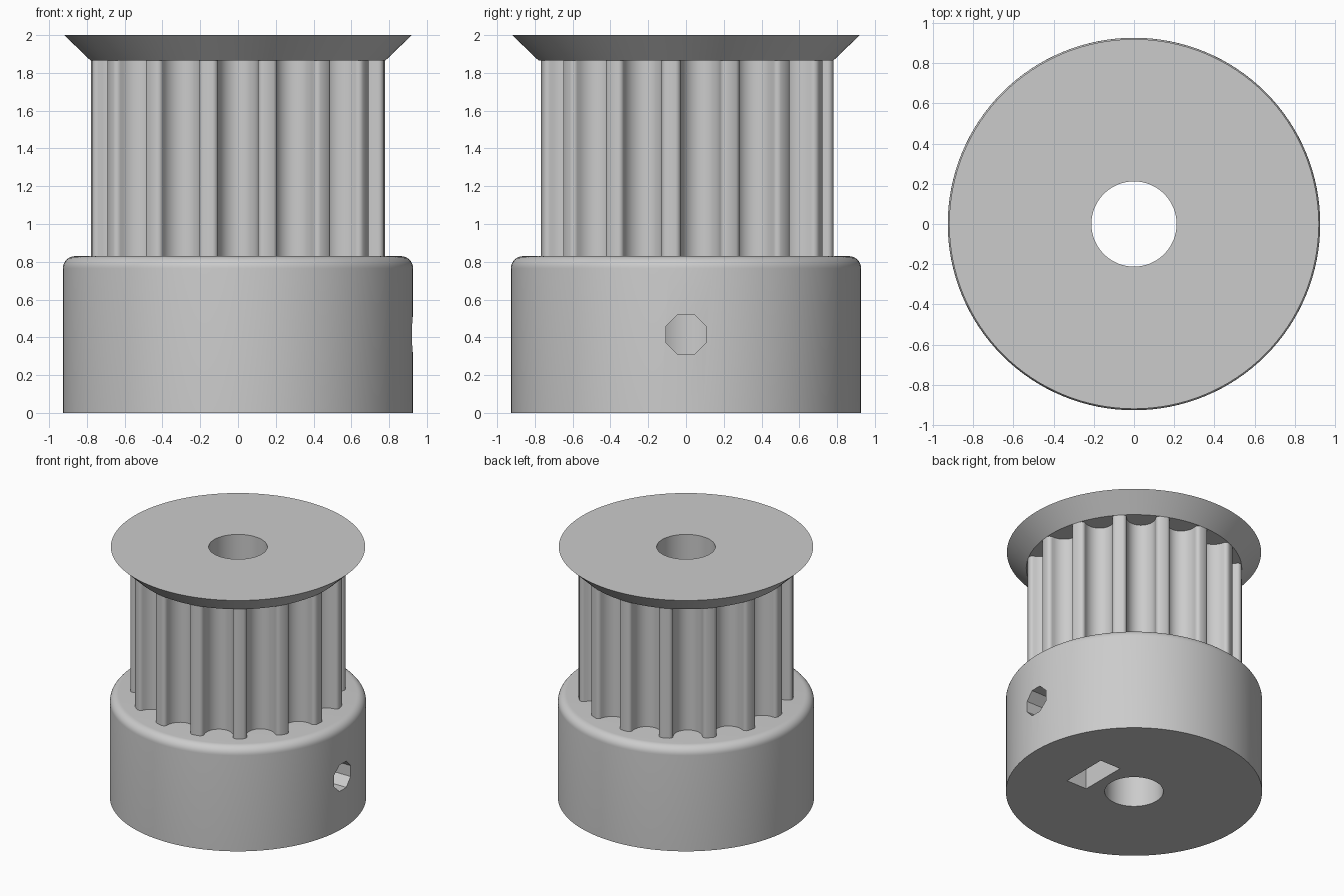
import bpy, bmesh
from math import sin, cos, pi, sqrt, radians, atan2

if "Cube" in bpy.data.objects:
    bpy.data.objects.remove(bpy.data.objects["Cube"], do_unlink=True)

GREY = (0.6, 0.6, 0.6, 1)
metal = bpy.data.materials.new("plain grey")
metal.use_nodes = True
metal.diffuse_color = GREY
metal.node_tree.nodes["Principled BSDF"].inputs["Base Color"].default_value = GREY

BORE, TEETH, TOOTH_R = 0.212, 15, 0.78
BASE_TOP, CORE_TOP, TOP = 0.83, 1.865, 2.0


def loft(name, rings, wrap):
    """Skin a row of rings; wrap joins last to first, otherwise the ends are capped."""
    bm = bmesh.new()
    loops = [[bm.verts.new(p) for p in ring] for ring in rings]
    pairs = list(zip(loops, loops[1:]))
    if wrap:
        pairs.append((loops[-1], loops[0]))
    else:
        bm.faces.new(loops[0])
        bm.faces.new(loops[-1])
    for a, b in pairs:
        for i in range(len(a)):
            j = (i + 1) % len(a)
            bm.faces.new((a[i], a[j], b[j], b[i]))
    bmesh.ops.recalc_face_normals(bm, faces=bm.faces)
    mesh = bpy.data.meshes.new(name)
    bm.to_mesh(mesh)
    bm.free()
    mesh.materials.append(metal)
    obj = bpy.data.objects.new(name, mesh)
    bpy.context.collection.objects.link(obj)
    return obj


def circle(r, z, n=128):
    return [(r * cos(2 * pi * i / n), r * sin(2 * pi * i / n), z) for i in range(n)]


def lathe(name, profile):
    return loft(name, [circle(r, z) for r, z in profile], True)


def prism(name, x0, x1, points):
    return loft(name, [[(x, y, z) for y, z in points] for x in (x0, x1)], False)


def polygon(n, r, turn, z):
    angles = [turn + 2 * pi * i / n for i in range(n)]
    return [(r * cos(a), z + r * sin(a)) for a in angles]


def smooth(obj):
    bpy.ops.object.select_all(action="DESELECT")
    obj.select_set(True)
    bpy.context.view_layer.objects.active = obj
    bpy.ops.object.shade_smooth_by_angle(angle=radians(30))


# Base drum with a rounded upper rim
RIM, FILLET = 0.927, 0.065
profile = [(BORE, 0), (RIM, 0)]
for i in range(9):
    a = i / 8 * pi / 2
    profile.append((RIM - FILLET * (1 - cos(a)), BASE_TOP - FILLET * (1 - sin(a))))
profile.append((BORE, BASE_TOP))
base = lathe("base_drum", profile)

# Set-screw hole, captive nut pocket and the slot that feeds it from below
SCREW_Z, NUT_IN, NUT_OUT, NUT_HALF = BASE_TOP / 2, 0.292, 0.473, 0.19
slot = [(-NUT_HALF, -0.1), (NUT_HALF, -0.1), (NUT_HALF, SCREW_Z), (-NUT_HALF, SCREW_Z)]
hexagon = polygon(6, NUT_HALF / cos(pi / 6), pi / 2, SCREW_Z)
# The slot widens into the upper half of the hexagon
pocket = slot[:2] + [p for p in hexagon if p[1] > SCREW_Z and p[0] > -0.01]
pocket += [p for p in hexagon if p[1] > SCREW_Z and p[0] < -0.01]
pocket = sorted(pocket, key=lambda p: atan2(p[1] - 0.2, p[0]))
cutters = [
    prism("nut_cutter", NUT_IN, NUT_OUT, pocket),
    prism("screw_cutter", 0.1, 1.1, polygon(8, 0.114, pi / 8, SCREW_Z)),
]
bpy.context.view_layer.objects.active = base
for cutter in cutters:
    cutter.hide_render = True
    mod = base.modifiers.new("cut", "BOOLEAN")
    mod.operation, mod.solver, mod.object = "DIFFERENCE", "EXACT", cutter
    bpy.ops.object.modifier_apply(modifier=mod.name)
    bpy.data.objects.remove(cutter, do_unlink=True)

# Toothed core: rounded grooves with softened tooth corners
HALF, WAIST, LIP, DEPTH = 0.136, 0.106, 0.026, 0.141
side = []
for i in range(5):
    a = i / 4 * pi / 2
    side.append((HALF - (HALF - WAIST) * sin(a), LIP * (1 - cos(a))))
for i in range(1, 8):
    a = i / 8 * pi / 2
    side.append((WAIST * cos(a), LIP + (DEPTH - LIP) * sin(a)))
groove = [(-w, d) for w, d in side] + [(0, DEPTH)] + [(w, d) for w, d in reversed(side)]

outline = []
lip_r = sqrt(TOOTH_R ** 2 - HALF ** 2)
pitch = 2 * pi / TEETH
for k in range(TEETH):
    mid = pi / 2 + (k + 0.5) * pitch
    for w, d in groove:
        r = lip_r - d
        outline.append((r * cos(mid) - w * sin(mid), r * sin(mid) + w * cos(mid)))
    tip = mid + pitch / 2
    outline.append((TOOTH_R * cos(tip), TOOTH_R * sin(tip)))


def core_ring(z, inner):
    ring = []
    for x, y in outline:
        s = BORE / sqrt(x * x + y * y) if inner else 1
        ring.append((x * s, y * s, z))
    return ring


core = loft("toothed_core", [core_ring(BASE_TOP, True), core_ring(BASE_TOP, False),
                             core_ring(CORE_TOP, False), core_ring(CORE_TOP, True)], True)

# Flared belt flange
flange = lathe("top_flange", [(BORE, CORE_TOP), (TOOTH_R, CORE_TOP), (0.92, TOP), (BORE, TOP)])

for part in (base, core, flange):
    smooth(part)
